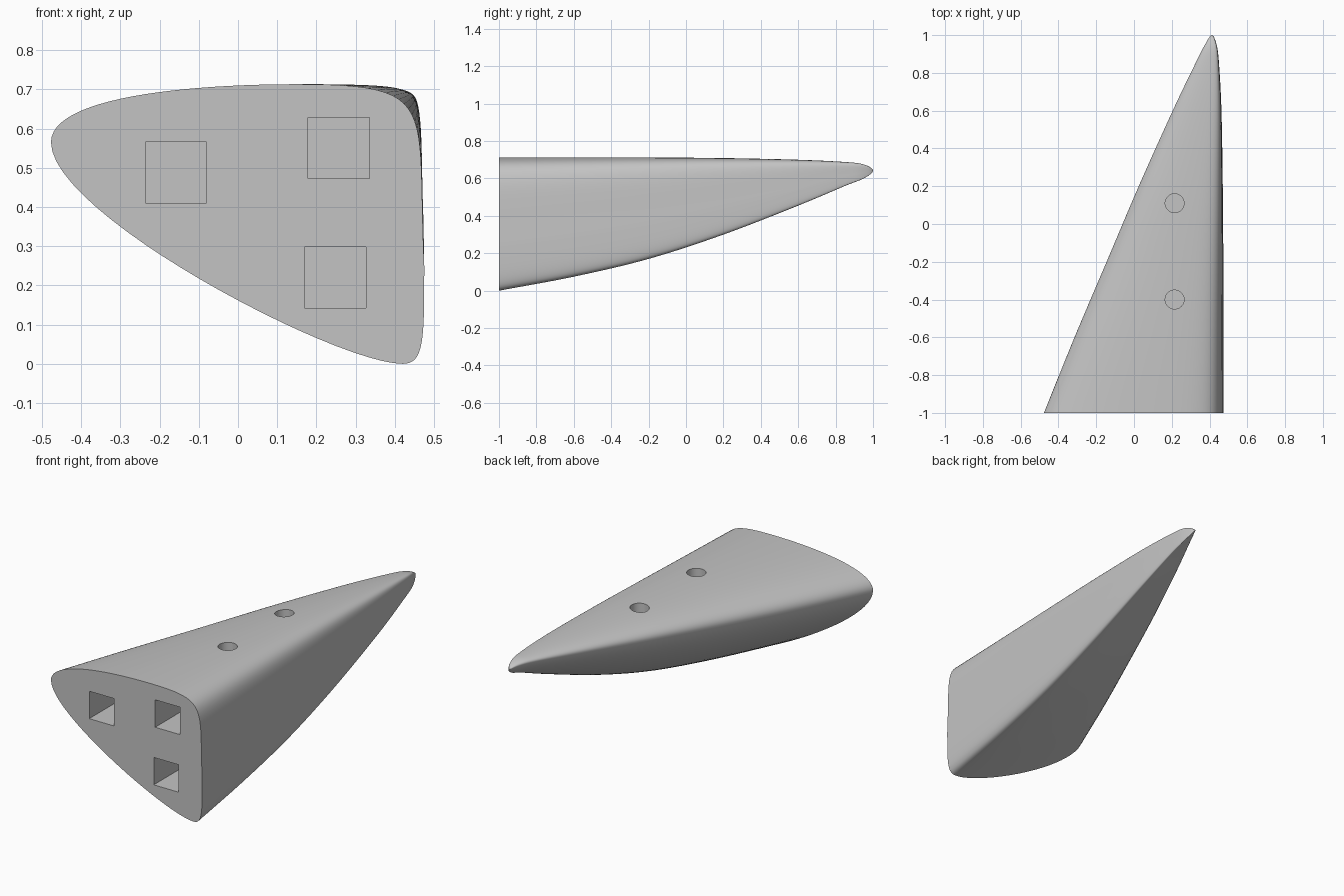
import bpy
import bmesh
from mathutils import Vector
from mathutils.geometry import interpolate_bezier

cube = bpy.data.objects.get("Cube")
if cube:
    bpy.data.objects.remove(cube, do_unlink=True)

grey = bpy.data.materials.new("plain grey")
grey.use_nodes = True
grey.diffuse_color = (0.55, 0.55, 0.55, 1)
grey.node_tree.nodes["Principled BSDF"].inputs["Base Color"].default_value = grey.diffuse_color

# Rounded three-cornered section: each row is start, handle, handle, end
SECTION = [
    [(-.477, .565), (-.477, .68), (-.13, .713), (.15, .713)],
    [(.15, .713), (.52, .713), (.455, .66), (.475, .25)],
    [(.475, .25), (.475, .06), (.475, 0), (.42, 0)],
    [(.42, 0), (.25, 0), (-.477, .38), (-.477, .565)],
]

# Stations along the body: y, then left, right, bottom and top limits
STATIONS = [Vector(s) for s in (
    (-1, -.477, .475, 0, .713),
    (-.6, -.315, .474, .075, .713),
    (-.2, -.145, .473, .17, .712),
    (.2, .025, .47, .30, .709),
    (.6, .205, .463, .455, .70),
    (.85, .325, .45, .56, .688),
    (.95, .376, .437, .60, .675),
    (1, .412, .412, .642, .642),
)]


def section_points(steps=24):
    """Section outline, scaled to a unit box."""
    points = []
    for corners in SECTION:
        a, b, c, d = [Vector((x, z, 0)) for x, z in corners]
        points += interpolate_bezier(a, b, c, d, steps + 1)[:-1]
    xs, zs = [p.x for p in points], [p.y for p in points]
    wide, high = max(xs) - min(xs), max(zs) - min(zs)
    return [((p.x - min(xs)) / wide, (p.y - min(zs)) / high) for p in points]


def smooth_stations(steps=8):
    """Smooth the stations; the mirrored end station rounds the tip."""
    y, left, right, low, top = STATIONS[-2]
    path = [2 * STATIONS[0] - STATIONS[1], *STATIONS, Vector((y, right, left, top, low))]
    result = []
    for a, b, c, d in zip(path, path[1:], path[2:], path[3:]):
        for i in range(steps):
            t = i / steps
            result.append(b + (c - a) * (t / 2)
                          + (2 * a - 5 * b + 4 * c - d) * (t * t / 2)
                          + (3 * b - a - 3 * c + d) * (t ** 3 / 2))
    return result


def make_object(name, bm):
    bmesh.ops.recalc_face_normals(bm, faces=bm.faces)
    mesh = bpy.data.meshes.new(name)
    bm.to_mesh(mesh)
    bm.free()
    mesh.materials.append(grey)
    obj = bpy.data.objects.new(name, mesh)
    bpy.context.collection.objects.link(obj)
    return obj


# Tapered body, lofted from the flat front to the rounded tip
bm = bmesh.new()
outline = section_points()
rings = []
for y, left, right, low, top in smooth_stations():
    rings.append([bm.verts.new((left + u * (right - left), y, low + v * (top - low)))
                  for u, v in outline])
for ring, following in zip(rings, rings[1:]):
    for i in range(len(ring)):
        bm.faces.new((ring[i - 1], ring[i], following[i], following[i - 1]))
tip = bm.verts.new((STATIONS[-1][1], STATIONS[-1][0], STATIONS[-1][3]))
for i in range(len(outline)):
    bm.faces.new((rings[-1][i - 1], rings[-1][i], tip))
bm.faces.new(rings[0])
body = make_object("tapered_body", bm)

# Square sockets in the front, round holes in the top
bm = bmesh.new()
DEPTH = .25
for x, z in ((-.158, .488), (.257, .55), (.248, .22)):
    cutter = bmesh.ops.create_cube(bm, size=1)["verts"]
    bmesh.ops.scale(bm, verts=cutter, vec=(.156, 2 * DEPTH, .156))
    bmesh.ops.translate(bm, verts=cutter, vec=(x, -1, z))
for y in (-.4, .11):
    cutter = bmesh.ops.create_cone(bm, segments=48, radius1=.05, radius2=.05,
                                   depth=.4, cap_ends=True)["verts"]
    bmesh.ops.translate(bm, verts=cutter, vec=(.215, y, .71))
cutters = make_object("hole_cutters", bm)
cutters.hide_render = True

# Cut the holes and shade
boolean = body.modifiers.new("holes", "BOOLEAN")
boolean.operation = "DIFFERENCE"
boolean.solver = "EXACT"
boolean.object = cutters
bpy.ops.object.select_all(action="DESELECT")
body.select_set(True)
bpy.context.view_layer.objects.active = body
bpy.ops.object.modifier_apply(modifier=boolean.name)
bpy.data.objects.remove(cutters, do_unlink=True)
bpy.ops.object.shade_smooth_by_angle()
